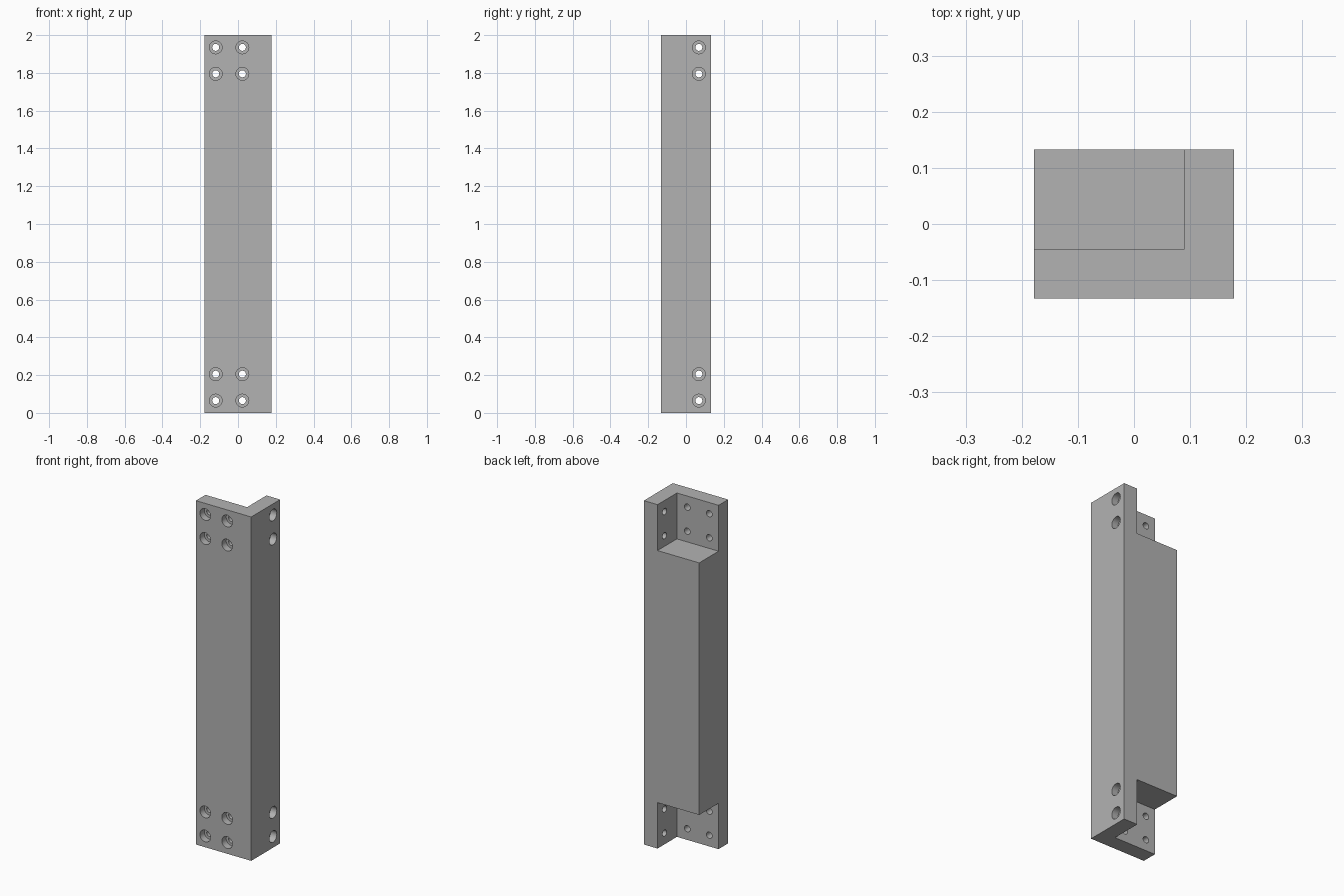
import bpy, math

if "Cube" in bpy.data.objects:
    bpy.data.objects.remove(bpy.data.objects["Cube"])

W, D, H = 0.356, 0.266, 2.0        # overall block size
NX, NY, NZ = 0.09, -0.045, 0.267   # inner corner of the end notches, notch height
BORE, HEAD, SINK = 0.0185, 0.034, 0.04

grey = bpy.data.materials.new("mid grey")
grey.diffuse_color = (0.45, 0.45, 0.45, 1)
grey.use_nodes = True
grey.node_tree.nodes["Principled BSDF"].inputs["Base Color"].default_value = grey.diffuse_color


def box(name, lo, hi):
    bpy.ops.mesh.primitive_cube_add(size=1, location=[(a + b) / 2 for a, b in zip(lo, hi)])
    ob = bpy.context.object
    ob.name = name
    ob.scale = [b - a for a, b in zip(lo, hi)]
    bpy.ops.object.transform_apply(location=True, rotation=True, scale=True)
    return ob


def rod(name, radius, start, end, axis, other):
    # cylinder along x or y; "other" is the remaining pair of coordinates
    mid = (start + end) / 2
    loc = (mid, *other) if axis == "x" else (other[0], mid, other[1])
    rot = (0, math.pi / 2, 0) if axis == "x" else (math.pi / 2, 0, 0)
    bpy.ops.mesh.primitive_cylinder_add(vertices=32, radius=radius,
                                        depth=abs(end - start), location=loc, rotation=rot)
    bpy.context.object.name = name
    return bpy.context.object


def cut(target, cutter):
    mod = target.modifiers.new("cut", "BOOLEAN")
    mod.operation, mod.solver, mod.object = "DIFFERENCE", "EXACT", cutter
    bpy.context.view_layer.objects.active = target
    bpy.ops.object.modifier_apply(modifier=mod.name)
    bpy.data.objects.remove(cutter)


# main post
post = box("corner_post", (-W / 2, -D / 2, 0), (W / 2, D / 2, H))
post.data.materials.append(grey)

# notches leaving an L-shaped wall at each end
for z0, z1 in ((-0.1, NZ), (H - NZ, H + 0.1)):
    cut(post, box("notch_cutter", (-W / 2 - 0.1, NY, z0), (NX, D / 2 + 0.1, z1)))

# counterbored bolt holes through both walls
for z in (0.065, 0.205, H - 0.205, H - 0.065):
    for x in (-0.118, 0.023):
        cut(post, rod("head_cutter", HEAD, -D / 2 - 0.05, -D / 2 + SINK, "y", (x, z)))
        cut(post, rod("bore_cutter", BORE, -D / 2 - 0.05, NY + 0.03, "y", (x, z)))
    cut(post, rod("head_cutter", HEAD, W / 2 + 0.05, W / 2 - SINK, "x", (0.068, z)))
    cut(post, rod("bore_cutter", BORE, W / 2 + 0.05, NX - 0.03, "x", (0.068, z)))

# smooth hole walls, crisp edges
bpy.ops.object.select_all(action="DESELECT")
post.select_set(True)
bpy.context.view_layer.objects.active = post
bpy.ops.object.shade_smooth_by_angle(angle=math.radians(30))
